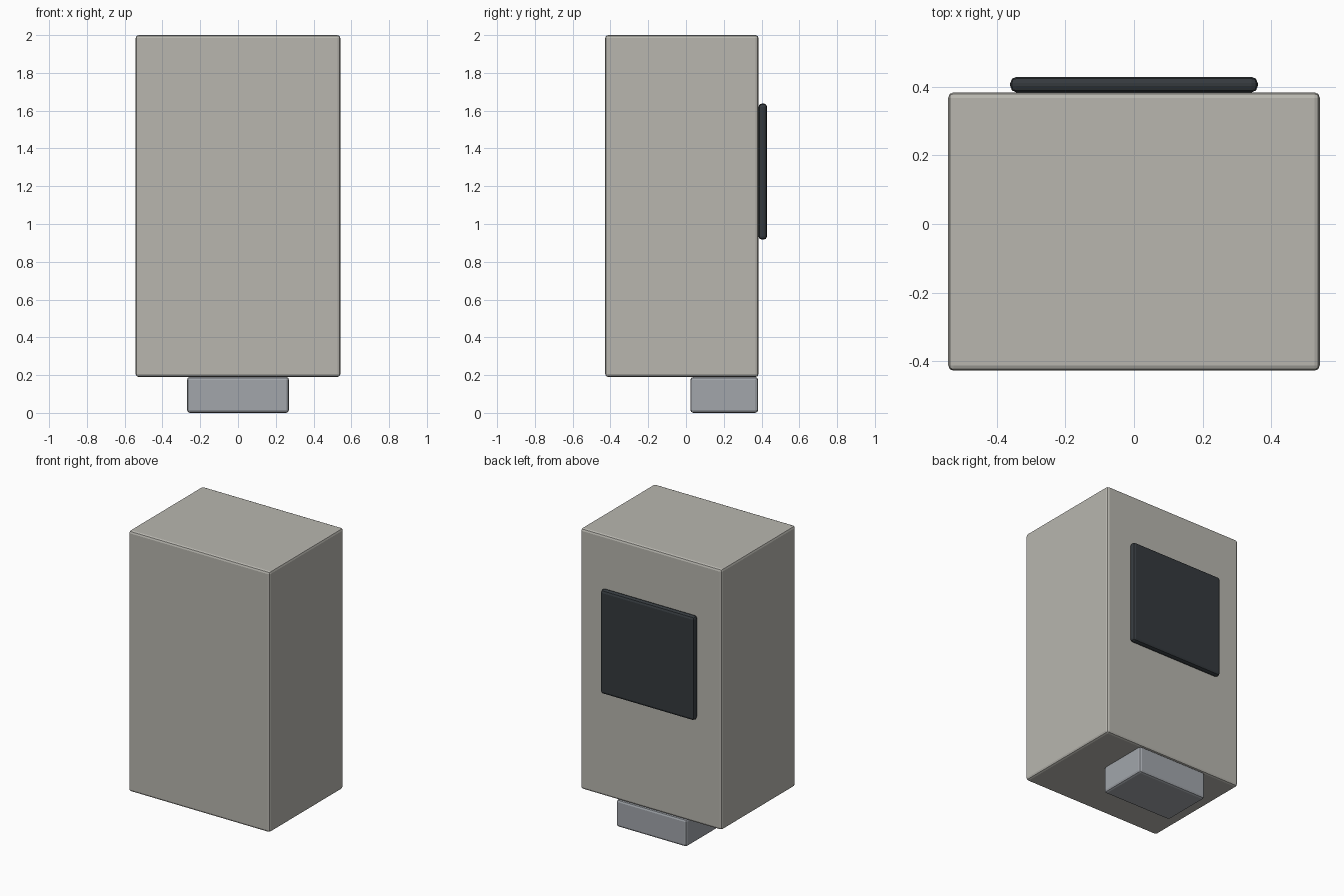
import bpy

if "Cube" in bpy.data.objects:
    bpy.data.objects.remove(bpy.data.objects["Cube"])


def material(name, rgb):
    m = bpy.data.materials.new(name)
    m.diffuse_color = (*rgb, 1.0)
    m.use_nodes = True
    m.node_tree.nodes["Principled BSDF"].inputs["Base Color"].default_value = m.diffuse_color
    return m


def rounded_box(name, lo, hi, bevel, mat):
    size = [b - a for a, b in zip(lo, hi)]
    centre = [(a + b) / 2 for a, b in zip(lo, hi)]
    bpy.ops.mesh.primitive_cube_add(size=1, location=centre)
    ob = bpy.context.object
    ob.name = name
    ob.scale = size
    bpy.ops.object.transform_apply(location=False, rotation=False, scale=True)
    mod = ob.modifiers.new("bevel", "BEVEL")
    mod.width = bevel
    mod.segments = 2
    ob.data.materials.append(mat)
    return ob


warm_grey = material("warm_grey", (0.48, 0.47, 0.43))
dark = material("dark_panel", (0.035, 0.042, 0.048))
cool_grey = material("cool_grey", (0.36, 0.38, 0.41))

# Main housing
rounded_box("housing", (-0.542, -0.428, 0.19), (0.542, 0.384, 2.0), 0.016, warm_grey)
# Dark panel on the back face
rounded_box("back_panel", (-0.361, 0.384, 0.917), (0.361, 0.429, 1.638), 0.018, dark)
# Small block under the rear of the housing
rounded_box("foot_block", (-0.27, 0.023, 0.0), (0.27, 0.382, 0.19), 0.016, cool_grey)
